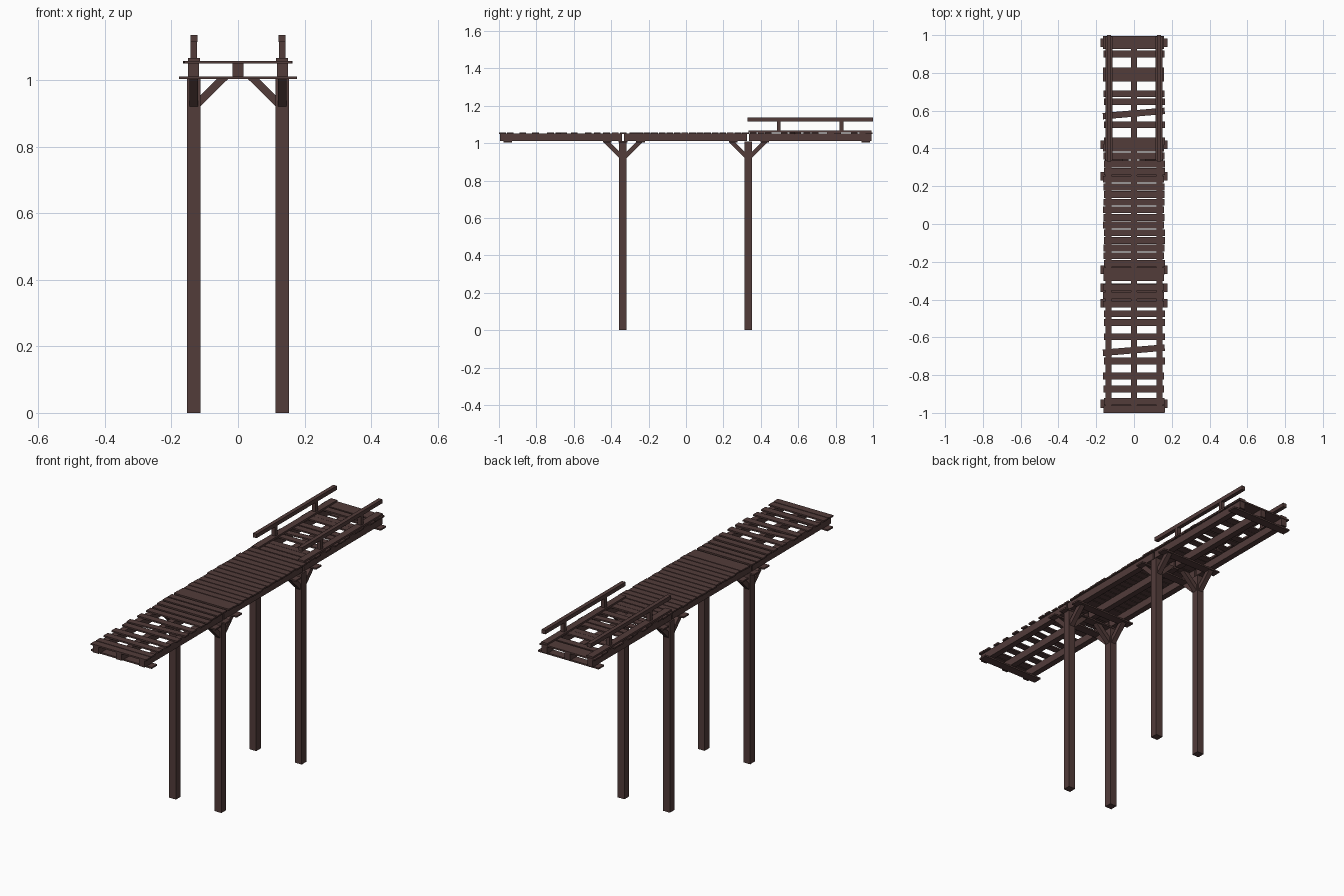
import bpy, math, random
from mathutils import Vector

if "Cube" in bpy.data.objects:
    bpy.data.objects.remove(bpy.data.objects["Cube"])
random.seed(4)

wood = bpy.data.materials.new("dark brown wood")
wood.diffuse_color = (0.085, 0.045, 0.042, 1)
wood.use_nodes = True
wood.node_tree.nodes["Principled BSDF"].inputs["Base Color"].default_value = wood.diffuse_color


def box(name, x, y, z, rot=(0, 0, 0)):
    """Box from (min, max) ranges, optionally turned about its centre."""
    size = [b - a for a, b in (x, y, z)]
    bpy.ops.mesh.primitive_cube_add(size=1, location=[(a + b) / 2 for a, b in (x, y, z)])
    o = bpy.context.object
    o.name = name
    for v in o.data.vertices:
        v.co = Vector([c * s for c, s in zip(v.co, size)])
    o.rotation_euler = rot
    o.data.materials.append(wood)
    return o


def around(c, w):
    return (c - w / 2, c + w / 2)


def brace(name, origin, direction):
    """Diagonal strut with a vertical lower cut and a level upper cut."""
    prof = [(0.0, 0.92), (0.087, 1.006), (0.053, 1.006), (0.0, 0.953)]
    d = Vector(direction)
    side = Vector((-d.y, d.x, 0)) * 0.013
    verts = [Vector((origin[0], origin[1], h)) + d * a + side * s
             for s in (-1, 1) for a, h in prof]
    faces = [(3, 2, 1, 0), (4, 5, 6, 7)] + [(i, (i + 1) % 4, (i + 1) % 4 + 4, i + 4) for i in range(4)]
    me = bpy.data.meshes.new(name)
    me.from_pydata(verts, [], faces)
    me.materials.append(wood)
    bpy.context.collection.objects.link(bpy.data.objects.new(name, me))


# posts with braces in three directions
for sx in (-1, 1):
    for py in (-0.337, 0.333):
        px = sx * 0.133
        box("post", around(px, 0.04), around(py, 0.04), (0, 1.008))
        brace("cross_brace", (px - sx * 0.018, py), (-sx, 0, 0))
        for sy in (-1, 1):
            brace("side_brace", (px, py + sy * 0.018), (0, sy, 0))

# thin cross plates beneath the beams
for y in (0.96, 0.42, 0.252, -0.243, -0.337, -0.42, -0.952):
    box("cross_plate", (-0.178, 0.178), around(y, 0.046), (1.004, 1.012))

# three lines of beams in three spans
for x in (-0.134, 0, 0.134):
    for span in ((-0.995, -0.341), (-0.331, 0.325), (0.337, 0.993)):
        box("long_beam", around(x, 0.032), span, (1.012, 1.051))

# deck planks: sparse at the ends, close together in the middle
sparse = [0.978, 0.945, 0.90, 0.81, 0.773, 0.69, 0.647, 0.525, 0.44, 0.402, 0.36,
          -0.285, -0.335, -0.378, -0.425, -0.475, -0.522, -0.597, -0.725,
          -0.805, -0.873, -0.94, -0.98]
dense = [0.318 - 0.0405 * i for i in range(15)]
for y in sparse + dense:
    s = random.uniform(-0.004, 0.004)
    box("deck_plank", (-0.161 + s, 0.161 + s), around(y, 0.036), (1.05, 1.058))
for y in (0.585, -0.668):
    box("loose_plank", (-0.165, 0.163), around(y, 0.034), (1.05, 1.058), (0, 0, 0.085))

# kerbs and handrails on the back span
for x in (-0.133, 0.133):
    box("kerb", around(x, 0.036), (0.335, 0.993), (1.056, 1.067))
    box("handrail", around(x, 0.021), (0.33, 1.0), (1.116, 1.137))
    for y in (0.496, 0.832):
        box("rail_post", around(x, 0.02), around(y, 0.02), (1.06, 1.12))
box("end_board", (-0.161, 0.161), (-1.0, -0.965), (1.05, 1.058))
